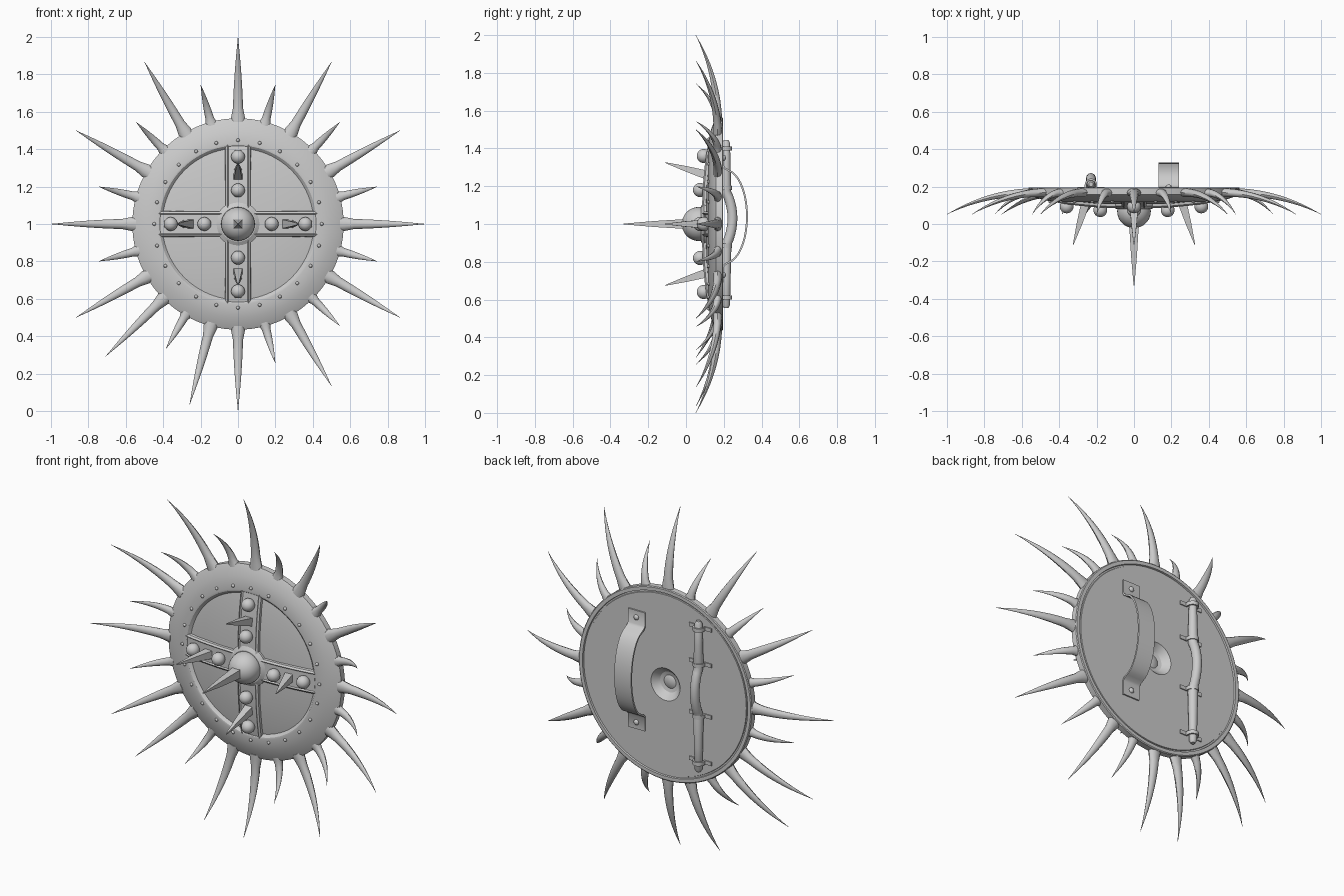
import bpy, bmesh
from math import sin, cos, pi, radians
from mathutils import Vector, Matrix

if "Cube" in bpy.data.objects:
    bpy.data.objects.remove(bpy.data.objects["Cube"])

steel = bpy.data.materials.new("grey steel")
steel.use_nodes = True
GREY = (0.6, 0.6, 0.6, 1)
steel.diffuse_color = GREY
steel.node_tree.nodes["Principled BSDF"].inputs["Base Color"].default_value = GREY


def finish(bm, name, angle=35):
    bmesh.ops.recalc_face_normals(bm, faces=bm.faces[:])
    mesh = bpy.data.meshes.new(name)
    bm.to_mesh(mesh)
    bm.free()
    mesh.materials.append(steel)
    obj = bpy.data.objects.new(name, mesh)
    bpy.context.collection.objects.link(obj)
    bpy.ops.object.select_all(action='DESELECT')
    obj.select_set(True)
    bpy.context.view_layer.objects.active = obj
    bpy.ops.object.shade_smooth_by_angle(angle=radians(angle))
    return obj


def loft(bm, rings):
    """Skin a list of closed point loops and cap both ends."""
    loops = [[bm.verts.new(p) for p in ring] for ring in rings]
    n = len(loops[0])
    for a, b in zip(loops, loops[1:]):
        for i in range(n):
            j = (i + 1) % n
            bm.faces.new((a[i], a[j], b[j], b[i]))
    bm.faces.new(loops[0])
    bm.faces.new(loops[-1])


def polar(angle, r, y, side=0.0):
    """Point at radius r on the shield, shifted sideways along the rim."""
    c, s = cos(angle), sin(angle)
    return Vector((c * r - s * side, y, 1 + s * r + c * side))


def lathe(name, profile, steps=96):
    bm = bmesh.new()
    loft(bm, [[polar(2 * pi * i / steps, r, y) for i in range(steps)]
              for r, y in profile])
    return finish(bm, name, 25)


def ball(bm, centre, radius, seg=16, flat=1.0):
    m = (Matrix.Translation(centre) @ Matrix.Rotation(pi / 2, 4, 'X')
         @ Matrix.Diagonal((1, 1, flat, 1)))
    bmesh.ops.create_uvsphere(bm, u_segments=seg, v_segments=seg // 2 + 2,
                              radius=radius, matrix=m)


def tube(bm, path, sides=12):
    """Tube in the y-z plane through (x, y, z, radius) points."""
    pts = [Vector(p[:3]) for p in path]
    rings = []
    for k, p in enumerate(path):
        t = (pts[min(k + 1, len(pts) - 1)] - pts[max(k - 1, 0)]).normalized()
        u = Vector((1, 0, 0))
        v = t.cross(u)
        rings.append([pts[k] + (u * cos(a) + v * sin(a)) * p[3]
                      for a in (2 * pi * i / sides for i in range(sides))])
    loft(bm, rings)


def box(bm, centre, size):
    bmesh.ops.create_cube(bm, size=1, matrix=Matrix.Translation(centre)
                          @ Matrix.Diagonal((*size, 1)))


# Domed plate: dished centre, raised outer ring, rim lip, hollow at the back
lathe("shield_plate", [
    (0.01, 0.105), (0.2, 0.108), (0.36, 0.125), (0.405, 0.133), (0.42, 0.119),
    (0.43, 0.117), (0.5, 0.133), (0.555, 0.152), (0.565, 0.158), (0.565, 0.192),
    (0.56, 0.196), (0.54, 0.196), (0.538, 0.186), (0.53, 0.186), (0.528, 0.191),
    (0.095, 0.191), (0.088, 0.184), (0.06, 0.155), (0.01, 0.14)])

# Curved spikes around the rim, long and short
bm = bmesh.new()
long_angles = [a for a in range(-150, 181, 30) if a != -120]
long_angles[1 if long_angles[0] == -150 else 0:1] = [-135, -105]
short_angles = [a for a in range(-165, 166, 30) if a not in (-135, -105)] + [-120]


def rim_spike(angle, tip, width, depth):
    angle = radians(angle)
    rings = []
    for k in range(13):
        t = k / 12
        r = 0.545 + (tip - 0.545) * t
        y = 0.168 - 0.116 * t ** 2.1
        taper = max(1 - t ** 1.8, 0.03)
        flare = 1 + 0.5 * max(0, 1 - t * 6)
        w, d = width * taper * flare, depth * max(1 - t ** 1.3, 0.03)
        slope = 0.25 * t
        rings.append([polar(angle, r + slope * d * sin(a), y + d * sin(a), w * cos(a))
                      for a in (2 * pi * i / 10 for i in range(10))])
    loft(bm, rings)


for a in long_angles:
    rim_spike(a, 1.0, 0.028, 0.024)
for a in short_angles:
    rim_spike(a, 0.77, 0.024, 0.022)
finish(bm, "rim_spikes", 45)

# Raised cross bands with sloping flanges
bm = bmesh.new()
for q in range(4):
    a = q * pi / 2
    rings = []
    for r, y in ((0, 0.083), (0.1, 0.085), (0.2, 0.089), (0.3, 0.098),
                 (0.38, 0.109), (0.425, 0.117)):
        rings.append([polar(a, r, yy, s) for s, yy in (
            (-0.072, 0.14), (-0.066, y + 0.008), (-0.056, y), (-0.05, y + 0.006),
            (0.05, y + 0.006), (0.056, y), (0.066, y + 0.008), (0.072, 0.14))])
    loft(bm, rings)
finish(bm, "cross_bands", 30)

# Collar, central boss and its long square spike
lathe("boss_collar", [(0.02, 0.08), (0.095, 0.08), (0.12, 0.095), (0.12, 0.13)], 48)
bm = bmesh.new()
ball(bm, (0, 0.068, 1), 0.09, 32)
finish(bm, "central_boss")


def square_spike(bm, base, tip, half):
    axis = (tip - base).normalized()
    u = Vector((0, 0, 1)).cross(axis).normalized()
    v = axis.cross(u)
    loft(bm, [[c + (u * x + v * z) * h for x, z in ((1, 1), (-1, 1), (-1, -1), (1, -1))]
              for c, h in ((base, half), (base.lerp(tip, 0.5), half * 0.62),
                           (tip, 0.002))])


bm = bmesh.new()
square_spike(bm, Vector((0, 0.0, 1)), Vector((0, -0.33, 1)), 0.026)
for q in range(4):
    a = q * pi / 2
    square_spike(bm, polar(a, 0.258, 0.115), polar(a, 0.325, -0.11), 0.024)
finish(bm, "front_spikes", 20)

# Large studs on the bands and small rivets around the ring
bm = bmesh.new()
for q in range(4):
    ball(bm, polar(q * pi / 2, 0.18, 0.074), 0.037, 20)
    ball(bm, polar(q * pi / 2, 0.36, 0.094), 0.037, 20)
finish(bm, "band_studs")
bm = bmesh.new()
for i in range(24):
    ball(bm, polar(i * pi / 12, 0.448, 0.121), 0.01, 8)
for q in range(4):
    for side in (-0.1, 0.1):
        ball(bm, polar(q * pi / 2, 0.375, 0.131), 0.01, 8)
finish(bm, "ring_rivets")

# Arm strap on the back: arched band with flat feet
bm = bmesh.new()
path = [(0.194, 0.35), (0.194, 0.27), (0.205, 0.255)]
path += [(0.21 + 0.113 * sin(t), 0.245 * cos(t))
         for t in (pi * k / 20 for k in range(1, 20))]
path += [(y, -z) for y, z in reversed(path[:3])]
rings = []
for k, (y, z) in enumerate(path):
    y0, z0 = path[max(k - 1, 0)]
    y1, z1 = path[min(k + 1, len(path) - 1)]
    n = Vector((0, z0 - z1, y1 - y0)).normalized() * 0.005
    p = Vector((0, y, z + 1.04))
    rings.append([p + n * s + Vector((x, 0, 0))
                  for x, s in ((0.13, -1), (0.24, -1), (0.24, 1), (0.13, 1))])
loft(bm, rings)
for z in (0.73, 1.35):
    ball(bm, (0.185, 0.2, z), 0.016, 12, 0.7)
finish(bm, "arm_strap", 40)

# Hand grip: tapered rod with a bowed middle
X = -0.23
bm = bmesh.new()
path = [(X, 0.212, 0.555, 0.012), (X, 0.212, 0.57, 0.021), (X, 0.212, 0.7, 0.024),
        (X, 0.212, 0.87, 0.028)]
path += [(X, 0.212 + 0.034 * sin(pi * k / 10) ** 0.8, 0.89 + 0.028 * k, 0.026)
         for k in range(11)]
path += [(X, 0.212, 1.19, 0.028), (X, 0.212, 1.31, 0.024), (X, 0.212, 1.43, 0.021),
         (X, 0.212, 1.445, 0.012)]
tube(bm, path, 16)
finish(bm, "hand_grip", 50)

# Clamps holding the grip: half hoops with flat tabs
bm = bmesh.new()
for z in (0.61, 0.885, 1.19, 1.4):
    for lo, hi in ((0.024, 0.033),):
        hoop = [(lo, t) for t in range(0, 181, 20)] + [(hi, t) for t in range(180, -1, -20)]
        loft(bm, [[Vector((X + r * cos(radians(t)), 0.21 + r * sin(radians(t)), z + s))
                   for r, t in hoop] for s in (-0.011, 0.011)])
    for side in (-1, 1):
        box(bm, (X + side * 0.029, 0.2, z), (0.009, 0.024, 0.022))
        box(bm, (X + side * 0.05, 0.193, z), (0.045, 0.008, 0.022))
finish(bm, "grip_clamps", 40)
